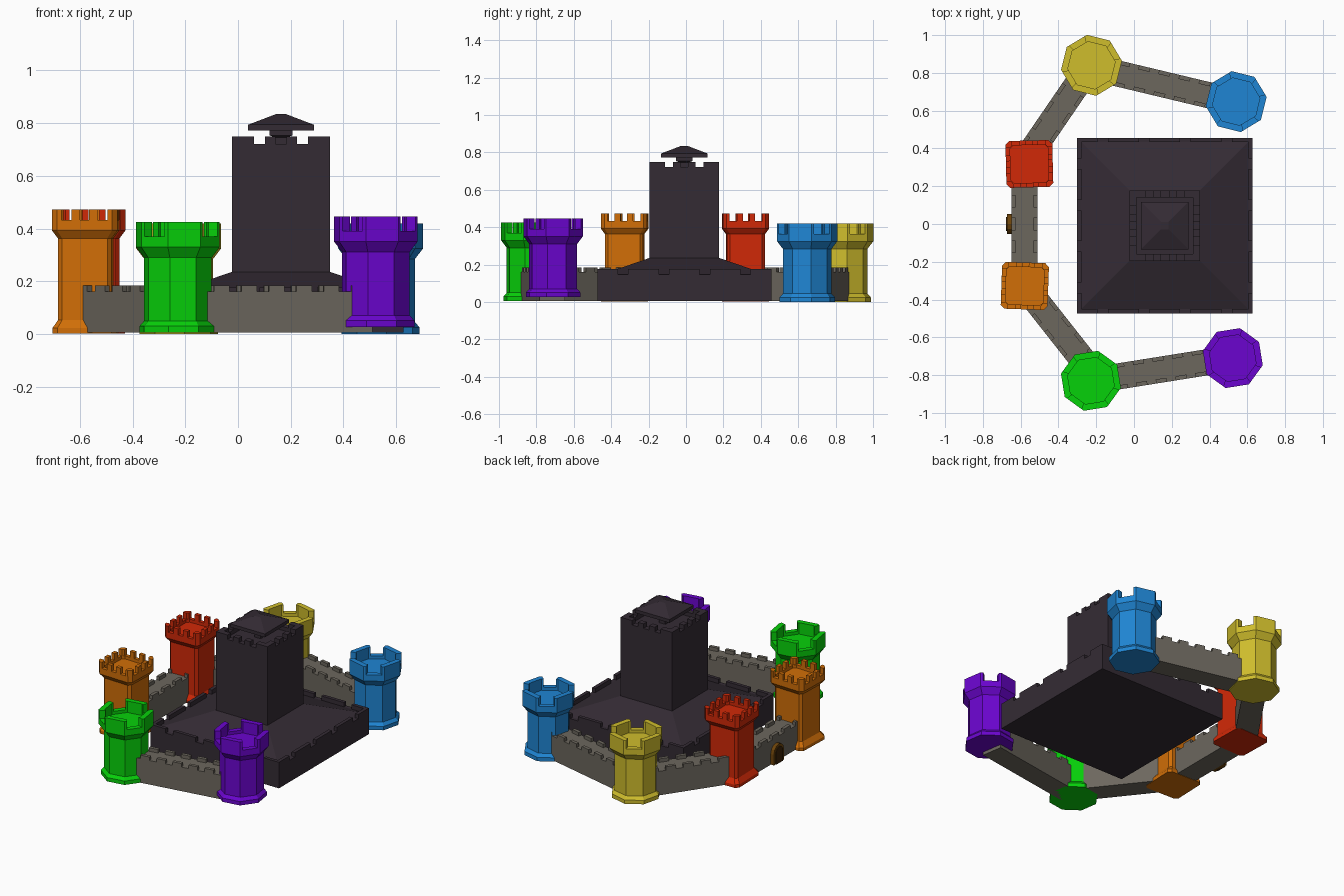
import bpy, bmesh, math
from mathutils import Vector, Matrix

if "Cube" in bpy.data.objects:
    bpy.data.objects.remove(bpy.data.objects["Cube"])


def material(name, srgb):
    m = bpy.data.materials.new(name)
    m.diffuse_color = [(c / 255) ** 2.2 for c in srgb] + [1]
    m.use_nodes = True
    m.node_tree.nodes["Principled BSDF"].inputs["Base Color"].default_value = m.diffuse_color
    return m


RED = material("red", (208, 45, 16))
ORANGE = material("orange", (208, 110, 16))
GREEN = material("green", (15, 208, 18))
YELLOW = material("yellow", (206, 188, 48))
BLUE = material("blue", (36, 132, 210))
PURPLE = material("purple", (106, 13, 205))
STONE = material("grey stone", (108, 103, 94))
DARK = material("dark stone", (55, 47, 55))
WOOD = material("brown wood", (110, 70, 18))
DOOR = material("dark brown door", (62, 40, 16))


def finish(name, bm, mat, loc=(0, 0, 0), rot=0):
    bmesh.ops.recalc_face_normals(bm, faces=bm.faces)
    me = bpy.data.meshes.new(name)
    bm.to_mesh(me)
    bm.free()
    me.materials.append(mat)
    ob = bpy.data.objects.new(name, me)
    ob.location, ob.rotation_euler = loc, (0, 0, rot)
    bpy.context.collection.objects.link(ob)
    return ob


def stack(bm, outline, profile):
    """Loft a unit outline through (scale, z) rings and cap both ends."""
    rings = [[bm.verts.new((p.x * r, p.y * r, z)) for p in outline] for r, z in profile]
    n = len(outline)
    for a, b in zip(rings, rings[1:]):
        for i in range(n):
            bm.faces.new((a[i], a[(i + 1) % n], b[(i + 1) % n], b[i]))
    bm.faces.new(rings[0])
    bm.faces.new(rings[-1])


def prism(bm, pts, z0, z1):
    stack(bm, pts, [(1, z0), (1, z1)])


def box(bm, x0, x1, y0, y1, z0, z1, turn=0):
    c, s = math.cos(turn), math.sin(turn)
    pts = [(x0, y0), (x1, y0), (x1, y1), (x0, y1)]
    prism(bm, [Vector((c * x - s * y, s * x + c * y)) for x, y in pts], z0, z1)


def square_merlons(bm, half, thick, corner, count, gap, z0, z1):
    """Corner blocks plus evenly spaced middle blocks on all four sides."""
    mid = (2 * half - 2 * corner - (count + 1) * gap) / count
    for k in range(4):
        a = k * math.pi / 2
        box(bm, -half, -half + corner, -half, -half + thick, z0, z1, a)
        box(bm, half - thick, half, -half, -half + corner, z0, z1, a + math.pi)
        box(bm, half - corner, half, -half, -half + thick, z0, z1, a)
        for i in range(count):
            x = -half + corner + gap + i * (mid + gap)
            box(bm, x, x + mid, -half, -half + thick, z0, z1, a)


OCT = [Vector((math.cos(a), math.sin(a))) for a in (math.radians(22.5 + 45 * i) for i in range(8))]
SQ = [Vector(p) for p in ((1, 1), (-1, 1), (-1, -1), (1, -1))]
CH = [Vector(p) for p in ((1, .84), (.84, 1), (-.84, 1), (-1, .84),
                          (-1, -.84), (-.84, -1), (.84, -1), (1, -.84))]


# Round-ish eight-sided towers with flared crowns
def octagon_tower(name, mat, loc, rot):
    bm = bmesh.new()
    stack(bm, OCT, [(.15, 0), (.15, .025), (.132, .045), (.132, .285), (.163, .325),
                    (.163, .365), (.127, .365), (.127, .345)])
    for i in range(1, 8, 2):
        a, b, c, d = (OCT[(i + j) % 8] for j in (-1, 0, 1, 2))
        arc = [b.lerp(a, .12), b, c, c.lerp(d, .12)]
        prism(bm, [p * .163 for p in arc] + [p * .127 for p in reversed(arc)], .365, .42)
    finish(name, bm, mat, loc, rot)


south = math.atan2(.12, .75)
north = math.atan2(-.19, .765)
octagon_tower("green_tower", GREEN, (-.228, -.83, .005), south)
octagon_tower("purple_tower", PURPLE, (.523, -.71, .026), south)
octagon_tower("yellow_tower", YELLOW, (-.225, .84, 0), north)
octagon_tower("blue_tower", BLUE, (.541, .648, 0), north)


# Square gate towers with chamfered corners
def square_tower(name, mat, loc, rot):
    bm = bmesh.new()
    stack(bm, CH, [(.122, 0), (.122, .02), (.102, .05), (.102, .36), (.124, .39),
                   (.124, .43), (.1, .43), (.1, .41)])
    t, z0, z1 = .024, .43, .47
    for k in range(4):
        a = k * math.pi / 2
        for x in (-.033, .033):
            box(bm, x - .016, x + .016, -.124, -.124 + t, z0, z1, a)
        M = Matrix.Rotation(a, 2)
        corner = [(.124, .088), (.124, .104), (.104, .124), (.088, .124), (.088, .1), (.1, .088)]
        prism(bm, [M @ Vector(p) for p in corner], z0, z1)
    finish(name, bm, mat, loc, rot)


square_tower("orange_tower", ORANGE, (-.578, -.328, .003), math.radians(-2))
square_tower("red_tower", RED, (-.554, .318, .003), math.radians(1.5))


# Curtain walls with merlons along both edges
def wall(name, a, b):
    a, b = Vector(a), Vector(b)
    L, d = (b - a).length, b - a
    bm = bmesh.new()
    box(bm, 0, L, -.069, .069, 0, .157)
    n = round(L / .11)
    p = L / n
    for i in range(n):
        for y in (-.069, .047):
            box(bm, (i + .22) * p, (i + .78) * p, y, y + .022, .157, .18)
    finish(name, bm, STONE, (a.x, a.y, .005), math.atan2(d.y, d.x))


wall("south_wall", (-.228, -.83), (.5, -.714))
wall("southwest_wall", (-.57, -.34), (-.235, -.765))
wall("gate_wall", (-.58, -.3), (-.58, .3))
wall("northwest_wall", (-.56, .36), (-.245, .82))
wall("north_wall", (-.225, .83), (.52, .652))


# Arched gate on the outer face of the gate wall
def arch(name, mat, w, h, x0, x1):
    bm = bmesh.new()
    pts = [(w, 0), (-w, 0)] + [(-w * math.cos(t), h + w * math.sin(t))
                               for t in (math.pi * i / 6 for i in range(7))]
    ends = [[bm.verts.new((x, y, z + .006)) for y, z in pts] for x in (x0, x1)]
    n = len(pts)
    for i in range(n):
        bm.faces.new((ends[0][i], ends[0][(i + 1) % n], ends[1][(i + 1) % n], ends[1][i]))
    for e in ends:
        bm.faces.new(e)
    bmesh.ops.remove_doubles(bm, verts=bm.verts, dist=1e-5)
    finish(name, bm, mat)


arch("gate_frame", WOOD, .052, .07, -.672, -.64)
arch("gate_door", DOOR, .036, .07, -.677, -.66)

# Keep: battlemented base with sloped roof
KEEP = (.163, -.009, .006)
bm = bmesh.new()
stack(bm, SQ, [(.465, 0), (.465, .142), (.442, .142), (.18, .232)])
square_merlons(bm, .465, .023, .11, 3, .055, .142, .17)
finish("keep_base", bm, DARK, KEEP)

# Keep: tall square tower
bm = bmesh.new()
stack(bm, SQ, [(.186, .14), (.186, .715), (.15, .715), (.15, .69)])
square_merlons(bm, .186, .036, .083, 2, .042, .715, .744)
finish("keep_tower", bm, DARK, KEEP)

# Keep: raised cap roof on a neck
bm = bmesh.new()
stack(bm, SQ, [(.022, .685), (.022, .74), (.044, .748), (.044, .766), (.125, .766),
               (.125, .788), (.02, .828)])
finish("keep_roof", bm, DARK, KEEP)
